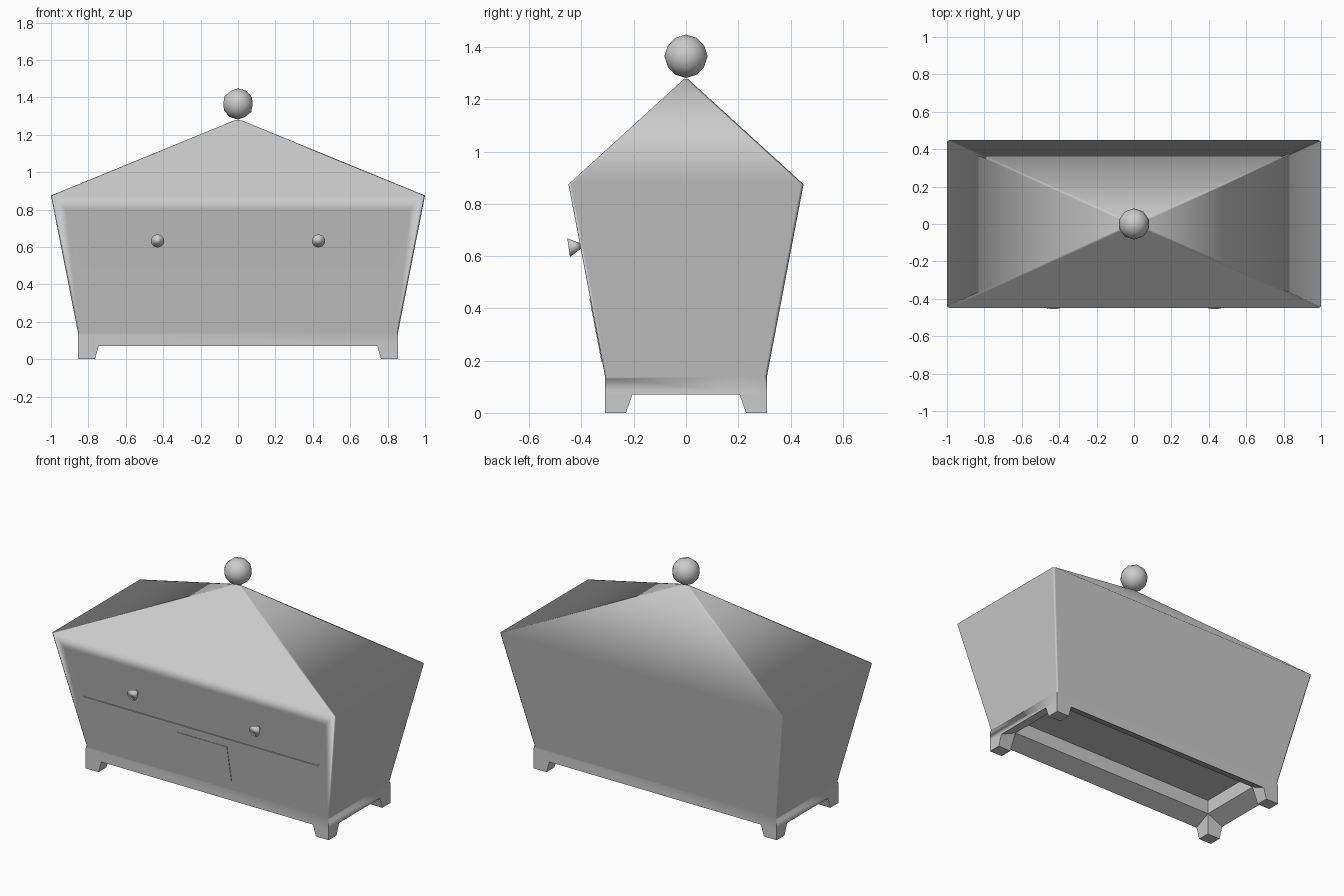
import bpy
import bmesh
from math import radians
from mathutils import Vector

if "Cube" in bpy.data.objects:
    bpy.data.objects.remove(bpy.data.objects["Cube"])

grey = bpy.data.materials.new("plain grey")
grey.use_nodes = True
grey.diffuse_color = (0.6, 0.6, 0.6, 1)
grey.node_tree.nodes["Principled BSDF"].inputs["Base Color"].default_value = grey.diffuse_color

BASE, LIP, WAIST, FLOOR, EAVE, APEX = 0.07, 0.12, 0.14, 0.21, 0.875, 1.285
FOOT_X, FOOT_Y = 0.855, 0.31       # outer half sizes at the base
EAVE_X, EAVE_Y = 1.0, 0.45         # outer half sizes at the eave
INNER_X, INNER_Y = 0.745, 0.205    # opening underneath
SPLIT = 0.49                       # top of the lower drawer


def front_y(z):
    """Depth of the leaning front wall at height z."""
    return -(FOOT_Y + (EAVE_Y - FOOT_Y) * (z - WAIST) / (EAVE - WAIST))


def finish(bm, name):
    bmesh.ops.recalc_face_normals(bm, faces=bm.faces)
    mesh = bpy.data.meshes.new(name)
    bm.to_mesh(mesh)
    bm.free()
    obj = bpy.data.objects.new(name, mesh)
    bpy.context.collection.objects.link(obj)
    mesh.materials.append(grey)
    return obj


def loop(bm, x, y, z):
    return [bm.verts.new((sx * x, sy * y, z))
            for sx, sy in ((-1, -1), (1, -1), (1, 1), (-1, 1))]


# Body: nested rectangles skinned from the raised floor, over the slanted lip, to the eave
bm = bmesh.new()
loops = [loop(bm, *size) for size in (
    (INNER_X, INNER_Y, FLOOR), (INNER_X, INNER_Y, LIP),
    (FOOT_X, FOOT_Y, BASE), (FOOT_X, FOOT_Y, WAIST), (EAVE_X, EAVE_Y, EAVE))]
bm.faces.new(loops[0])
for low, high in zip(loops, loops[1:]):
    for i in range(4):
        if high is loops[-1] and i == 0:
            continue               # the front wall is made below
        j = (i + 1) % 4
        bm.faces.new((low[i], low[j], high[j], high[i]))

# Pyramid roof
waist, eave = loops[-2:]
apex = bm.verts.new((0, 0, APEX))
for i in range(4):
    bm.faces.new((eave[i], eave[(i + 1) % 4], apex))


# Front wall: flush lower drawer, upper panel set back slightly at the split
def front_pair(x, z, sink=0.0):
    return [bm.verts.new((s * x, front_y(z) + sink, z)) for s in (-1, 1)]


top = front_pair(0.92, 0.80)
edge_top = front_pair(0.83, SPLIT)
sunk = front_pair(0.83, SPLIT, 0.006)
bm.faces.new((waist[0], waist[1], edge_top[1], edge_top[0]))
step = bm.faces.new((edge_top[0], edge_top[1], sunk[1], sunk[0]))
bm.faces.new((sunk[0], sunk[1], top[1], top[0]))
bm.faces.new((top[0], top[1], eave[1], eave[0]))
for s in (0, 1):
    bm.faces.new((waist[s], edge_top[s], top[s], eave[s]))
    bm.faces.new((edge_top[s], sunk[s], top[s]))

# Softened corners and hips; hard edges underneath and at the drawer split
bmesh.ops.recalc_face_normals(bm, faces=bm.faces)
for face in bm.faces:
    face.smooth = True
soften = bm.edges.layers.float.new("bevel_weight_edge")
outer = waist + eave + [apex]
for edge in bm.edges:
    a, b = edge.verts
    diagonal = abs(a.co.x - b.co.x) > 0.001 and abs(a.co.y - b.co.y) > 0.001
    if diagonal and a in outer and b in outer:
        edge[soften] = 1
    upright = a.co.xy == b.co.xy
    under = min(a.co.z, b.co.z) < WAIST or (a in loops[0] and b in loops[0])
    edge.smooth = not (upright or under or step in edge.link_faces)
body = finish(bm, "cabinet_body")
bevel = body.modifiers.new("soft corners", 'BEVEL')
bevel.limit_method = 'WEIGHT'
bevel.width = 0.01
bevel.segments = 1
weighted = body.modifiers.new("even shading", 'WEIGHTED_NORMAL')
weighted.mode = 'FACE_AREA'
weighted.weight = 100
weighted.keep_sharp = True

# Four tapered feet, flush with the outer corners and fitted to the slanted lip
for sx, side in ((-1, "right"), (1, "left")):
    for sy, end in ((-1, "front"), (1, "back")):
        bm = bmesh.new()
        bmesh.ops.create_cube(bm, size=1)
        for v in bm.verts:
            is_top, out_x, out_y = v.co.z > 0, v.co.x > 0, v.co.y > 0
            in_x, in_y = (INNER_X, INNER_Y) if is_top else (0.765, 0.23)
            top_z = BASE if out_x or out_y else LIP
            v.co = Vector((sx * (FOOT_X if out_x else in_x),
                           sy * (FOOT_Y if out_y else in_y),
                           top_z if is_top else 0))
        finish(bm, f"{end}_{side}_foot")

# Thin rectangular plate on the lower drawer
bm = bmesh.new()
bmesh.ops.create_cube(bm, size=1)
for v in bm.verts:
    z = 0.435 if v.co.z > 0 else 0.195
    v.co = Vector((0.36 * v.co.x, front_y(z) + (0.002 if v.co.y > 0 else -0.003), z))
finish(bm, "drawer_plate")

# Flared drawer knobs, tips set into the upper panel
for sx, side in ((-1, "right"), (1, "left")):
    bpy.ops.mesh.primitive_cone_add(
        vertices=10, radius1=0.036, radius2=0, depth=0.065,
        location=(sx * 0.43, -0.417, 0.637), rotation=(radians(-82), 0, 0))
    knob = bpy.context.object
    knob.name = f"{side}_knob"
    knob.data.materials.append(grey)
    bpy.ops.object.shade_smooth()

# Ball on the roof peak
bpy.ops.mesh.primitive_ico_sphere_add(subdivisions=2, radius=0.083, location=(0, 0, 1.365))
ball = bpy.context.object
ball.name = "roof_ball"
ball.data.materials.append(grey)
bpy.ops.object.shade_smooth()
